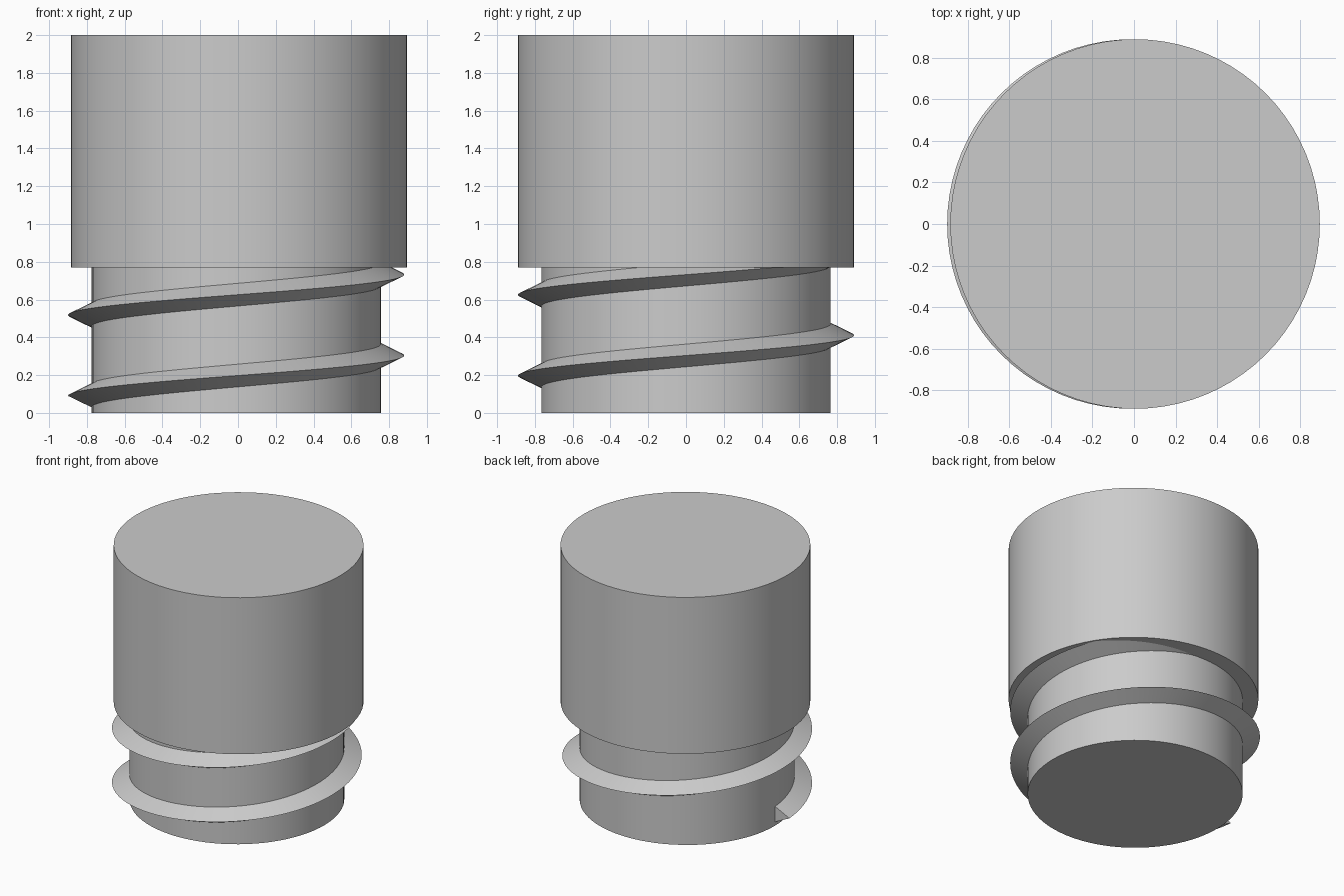
import bpy, bmesh, math

if "Cube" in bpy.data.objects:
    bpy.data.objects.remove(bpy.data.objects["Cube"], do_unlink=True)

grey = bpy.data.materials.new("plain grey")
grey.use_nodes = True
colour = (0.6, 0.6, 0.6, 1)
grey.diffuse_color = colour
grey.node_tree.nodes["Principled BSDF"].inputs["Base Color"].default_value = colour

THREAD_X = -0.01


def finish(obj):
    obj.data.materials.append(grey)
    bpy.ops.object.select_all(action="DESELECT")
    obj.select_set(True)
    bpy.context.view_layer.objects.active = obj
    bpy.ops.object.shade_smooth_by_angle(angle=math.radians(30))


def cylinder(name, radius, bottom, top, x):
    bpy.ops.mesh.primitive_cylinder_add(
        vertices=80, radius=radius, depth=top - bottom,
        location=(x, 0, (bottom + top) / 2))
    obj = bpy.context.object
    obj.name = name
    finish(obj)


def helical_thread(name, root, crest, half_height, pitch, turns, start_z, steps):
    # Sweep a triangular tooth up a helix that starts on the -x side
    bm = bmesh.new()
    profile = [(root, -half_height), (crest, 0), (root, half_height)]
    rings = []
    for i in range(steps + 1):
        t = turns * i / steps
        a = math.pi + math.tau * t
        rings.append([bm.verts.new((r * math.cos(a), r * math.sin(a),
                                    start_z + pitch * t + dz))
                      for r, dz in profile])
    for lower, upper in zip(rings, rings[1:]):
        for j in range(3):
            k = (j + 1) % 3
            bm.faces.new((lower[j], upper[j], upper[k], lower[k]))
    bm.faces.new(rings[0])
    bm.faces.new(rings[-1][::-1])
    bmesh.ops.recalc_face_normals(bm, faces=bm.faces)
    mesh = bpy.data.meshes.new(name)
    bm.to_mesh(mesh)
    bm.free()
    obj = bpy.data.objects.new(name, mesh)
    obj.location.x = THREAD_X
    bpy.context.collection.objects.link(obj)
    finish(obj)


# Plug head, threaded shank and the thread around it
cylinder("head", 0.89, 0.77, 2.0, 0.005)
cylinder("shank", 0.766, 0.0, 0.8, THREAD_X)
helical_thread("thread", 0.76, 0.89, 0.063, 0.428, 1.75, 0.09, 140)
